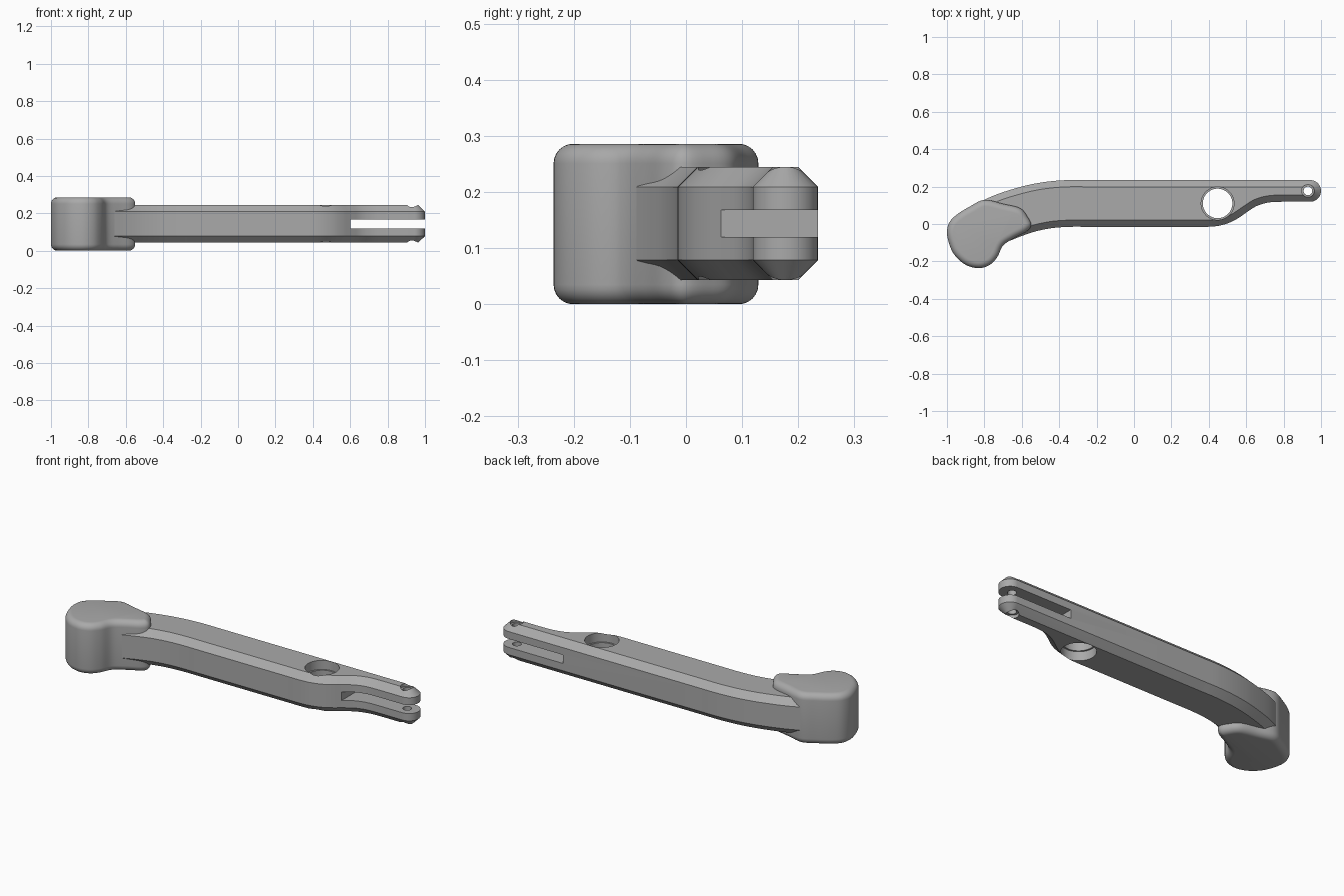
import bpy
import bmesh
from math import cos, sin, pi, radians
from mathutils import Vector

default = bpy.data.objects.get("Cube")
if default:
    bpy.data.objects.remove(default, do_unlink=True)

grey = bpy.data.materials.new("metal grey")
grey.use_nodes = True
COLOR = (0.40, 0.40, 0.40, 1)
grey.diffuse_color = COLOR
grey.node_tree.nodes["Principled BSDF"].inputs["Base Color"].default_value = COLOR

MID = 0.144  # height of the arm's plane of symmetry


def spline(points, steps=6, closed=False):
    """Smooth curve through the points."""
    pts = [Vector(p) for p in points]
    n = len(pts)
    pick = (lambda i: pts[i % n]) if closed else (lambda i: pts[max(0, min(n - 1, i))])
    out = []
    for i in range(n if closed else n - 1):
        a, b, c, d = (pick(i + k) for k in (-1, 0, 1, 2))
        for s in range(steps):
            t = s / steps
            out.append(0.5 * (2 * b + (c - a) * t + (2 * a - 5 * b + 4 * c - d) * t ** 2
                              + (3 * b - a - 3 * c + d) * t ** 3))
    if not closed:
        out.append(pts[-1])
    return out


def arc(x, y, r, start, end, count):
    angles = (start + (end - start) * i / count for i in range(count + 1))
    return [Vector((x + r * cos(a), y + r * sin(a))) for a in angles]


def prism(name, outline, z0, z1):
    """Extrude a plan outline between two heights."""
    bm = bmesh.new()
    face = bm.faces.new([bm.verts.new((p[0], p[1], z0)) for p in outline])
    top = bmesh.ops.extrude_face_region(bm, geom=[face])["geom"]
    moved = [v for v in top if isinstance(v, bmesh.types.BMVert)]
    bmesh.ops.translate(bm, verts=moved, vec=(0, 0, z1 - z0))
    bmesh.ops.recalc_face_normals(bm, faces=bm.faces)
    mesh = bpy.data.meshes.new(name)
    bm.to_mesh(mesh)
    bm.free()
    mesh.materials.append(grey)
    obj = bpy.data.objects.new(name, mesh)
    bpy.context.collection.objects.link(obj)
    return obj


def activate(obj):
    bpy.ops.object.select_all(action="DESELECT")
    obj.select_set(True)
    bpy.context.view_layer.objects.active = obj


def bevel_rims(obj, width, segments):
    mod = obj.modifiers.new("rims", "BEVEL")
    mod.width = width
    mod.segments = segments
    mod.limit_method = "ANGLE"
    mod.angle_limit = radians(70)
    mod.use_clamp_overlap = False
    activate(obj)
    bpy.ops.object.modifier_apply(modifier=mod.name)


def cut(obj, outline, z0, z1):
    tool = prism("cutter", outline, z0, z1)
    tool.hide_render = True
    mod = obj.modifiers.new("cut", "BOOLEAN")
    mod.operation = "DIFFERENCE"
    mod.solver = "EXACT"
    mod.object = tool
    activate(obj)
    bpy.ops.object.modifier_apply(modifier=mod.name)
    bpy.data.objects.remove(tool, do_unlink=True)


def circle(x, y, r, count=48):
    return arc(x, y, r, 0, 2 * pi, count)[:-1]


# Lever arm: curved at the weight, necked down to a rounded tip
front_bend = spline([(-0.66, -0.088), (-0.6, -0.064), (-0.52, -0.038), (-0.43, -0.021),
                     (-0.34, -0.015), (-0.26, -0.015)])
neck = spline([(0.32, -0.015), (0.39, -0.015), (0.45, -0.01), (0.51, 0.007), (0.56, 0.033),
               (0.61, 0.068), (0.66, 0.098), (0.72, 0.115), (0.79, 0.119), (0.86, 0.119)])
tip = arc(0.942, 0.177, 0.058, -pi / 2, pi / 2, 20)
back_bend = spline([(-0.26, 0.235), (-0.35, 0.235), (-0.45, 0.228), (-0.55, 0.212),
                    (-0.65, 0.186), (-0.74, 0.156), (-0.82, 0.12), (-0.88, 0.09)])
arm = prism("lever_arm", front_bend + neck + tip + back_bend + [Vector((-0.86, 0.0))],
            MID - 0.101, MID + 0.101)
bevel_rims(arm, 0.036, 1)

# Fork slot, through holes and their wider recesses on both faces
cut(arm, [(0.602, -0.2), (1.2, -0.2), (1.2, 0.4), (0.602, 0.4)], MID - 0.024, MID + 0.024)
for x, y, bore, recess, lip in ((0.447, 0.11, 0.079, 0.088, 0.05),
                                (0.93, 0.177, 0.023, 0.034, 0.083)):
    cut(arm, circle(x, y, bore), -0.2, 0.5)
    cut(arm, circle(x, y, recess), MID + lip, 0.5)
    cut(arm, circle(x, y, recess), -0.2, MID - lip)

# Counterweight: rounded lobe at the end of the arm
lobe = spline([(-0.8, 0.129), (-0.7, 0.108), (-0.61, 0.085), (-0.57, 0.04), (-0.55, -0.005),
               (-0.575, -0.04), (-0.64, -0.075), (-0.7, -0.115), (-0.73, -0.175),
               (-0.77, -0.218), (-0.83, -0.236), (-0.9, -0.218), (-0.96, -0.165),
               (-0.99, -0.1), (-1.0, -0.04), (-0.985, 0.012), (-0.945, 0.052),
               (-0.88, 0.092)], 5, True)
weight = prism("counterweight", lobe, 0, 0.286)
bevel_rims(weight, 0.035, 6)

for obj in (arm, weight):
    activate(obj)
    bpy.ops.object.shade_smooth_by_angle(angle=radians(32))
